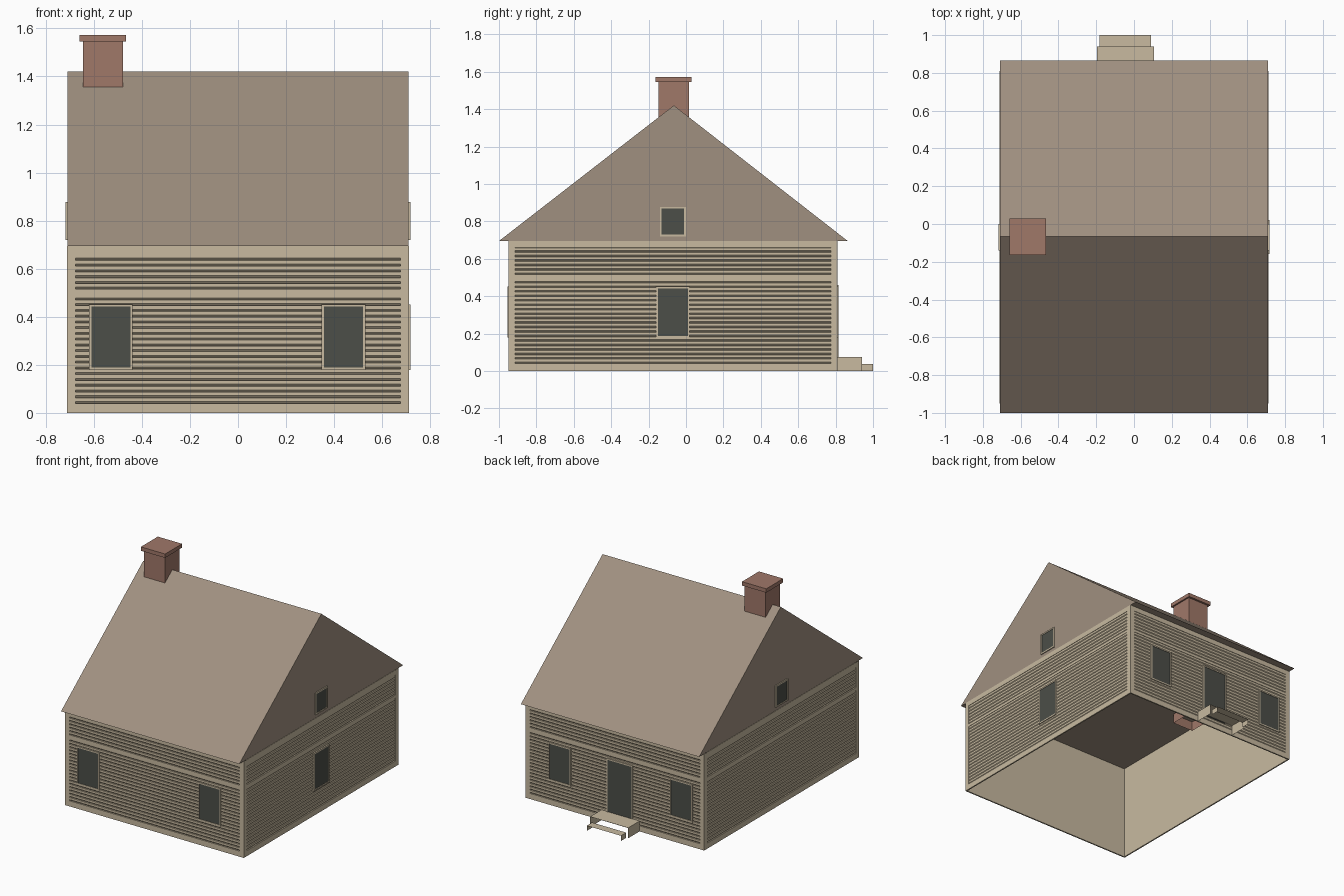
import bpy, bmesh
from math import radians
from mathutils import Matrix, Vector

if "Cube" in bpy.data.objects:
    bpy.data.objects.remove(bpy.data.objects["Cube"], do_unlink=True)


def material(name, rgb):
    """Flat material from 0-255 display colour, stored as linear."""
    lin = [((c / 255 + 0.055) / 1.055) ** 2.4 for c in rgb] + [1.0]
    m = bpy.data.materials.new(name)
    m.use_nodes = True
    m.diffuse_color = lin
    bsdf = m.node_tree.nodes["Principled BSDF"]
    bsdf.inputs["Base Color"].default_value = lin
    bsdf.inputs["Roughness"].default_value = 0.9
    return m


TAN = material("tan_siding", (200, 186, 160))
ROOF = material("brown_roof", (160, 144, 128))
BRICK = material("red_brick", (160, 120, 105))
GLASS = material("dark_glass", (76, 78, 72))


def finish(name, bm, mat, matrix=Matrix()):
    mesh = bpy.data.meshes.new(name)
    bm.transform(matrix)
    bm.to_mesh(mesh)
    bm.free()
    mesh.materials.append(mat)
    obj = bpy.data.objects.new(name, mesh)
    bpy.context.collection.objects.link(obj)
    return obj


def add_box(bm, x, y, z, drop=()):
    """Box from ranges; faces whose normal is listed in drop are left open."""
    lo, hi = Vector((x[0], y[0], z[0])), Vector((x[1], y[1], z[1]))
    size = hi - lo
    m = Matrix.Translation((lo + hi) / 2) @ Matrix.Diagonal((*size, 1))
    verts = bmesh.ops.create_cube(bm, size=1, matrix=m)["verts"]
    faces = {f for v in verts for f in v.link_faces}
    for f in faces:
        f.normal_update()
    gone = [f for f in faces if any(f.normal.dot(Vector(d)) > 0.9 for d in drop)]
    bmesh.ops.delete(bm, geom=gone, context="FACES")


DOWN, UP, BACK, FRONT = (0, 0, -1), (0, 0, 1), (0, 1, 0), (0, -1, 0)
HX, Y0, Y1, TOP = 0.712, -0.95, 0.81, 0.695
MID = (Y0 + Y1) / 2
INSET, EDGE = 0.01, 0.035
PANELS = [(0.04, 0.495), (0.515, 0.66)]

# wall core, open below
bm = bmesh.new()
add_box(bm, (-HX + INSET, HX - INSET), (Y0 + INSET, Y1 - INSET), (0, TOP), [DOWN, UP])
finish("wall_core", bm, TAN)


def trim(name, half, m):
    """Corner boards and horizontal bands around the siding panels."""
    bm = bmesh.new()
    inner = half - EDGE
    for a, b in ((-half, -inner), (inner, half)):
        add_box(bm, (a, b), (0, INSET), (0, TOP), [UP])
    edges = [0] + [z for p in PANELS for z in p] + [TOP]
    for a, b in zip(edges[::2], edges[1::2]):
        add_box(bm, (-inner, inner), (0, INSET), (a, b))
    finish(name, bm, TAN, m)


def siding(name, half, m):
    """Overlapping boards as an extruded saw-tooth profile."""
    bm = bmesh.new()
    w = half - EDGE
    for z0, z1 in PANELS:
        n = round((z1 - z0) / 0.0237)
        step = (z1 - z0) / n
        profile = []
        for i in range(n):
            z = z0 + i * step
            profile += [(0.009, z), (0.002, z + 0.008), (0.002, z + step - 0.001)]
        profile.append((0.009, z1))
        rows = [[bm.verts.new((u, d, z)) for u in (-w, w)] for d, z in profile]
        for (a, b), (c, e) in zip(rows, rows[1:]):
            bm.faces.new((a, b, e, c))
    finish(name, bm, TAN, m)


def opening(name, u, z, m, border=0.01, sill=True):
    """Framed dark pane on a wall."""
    bm = bmesh.new()
    out = (-0.005, INSET)
    (a, b), (c, d) = u, z
    for x in ((a, a + border), (b - border, b)):
        add_box(bm, x, out, z)
    add_box(bm, (a + border, b - border), out, (d - border, d))
    if sill:
        add_box(bm, (a + border, b - border), out, (c, c + border))
        c += border
    finish(name + "_frame", bm, TAN, m)
    bm = bmesh.new()
    add_box(bm, (a + border, b - border), (-0.002, 0.006), (c, d - border))
    finish(name + "_pane", bm, GLASS, m)


def wall_frame(origin, degrees):
    return Matrix.Translation(origin) @ Matrix.Rotation(radians(degrees), 4, "Z")


# four walls: local x runs along the wall, local -y faces out
side_half = (Y1 - Y0) / 2
walls = {
    "front": (wall_frame((0, Y0, 0), 0), HX),
    "left": (wall_frame((HX, MID, 0), 90), side_half),
    "back": (wall_frame((0, Y1, 0), 180), HX),
    "right": (wall_frame((-HX, MID, 0), 270), side_half),
}
for name, (m, half) in walls.items():
    trim(name + "_trim", half, m)
    siding(name + "_siding", half, m)

# windows and door
SILL_HEAD = (0.178, 0.452)
for name, flip in (("front", 1), ("back", -1)):
    for i, (a, b) in enumerate(((-0.62, -0.438), (0.348, 0.53))):
        u = (a, b) if flip == 1 else (-b, -a)
        opening(f"{name}_window_{i + 1}", u, SILL_HEAD, walls[name][0])
opening("left_window", (-0.09, 0.09), SILL_HEAD, walls["left"][0])
for name in ("left", "right"):
    opening(name + "_gable_window", (-0.07, 0.07), (0.72, 0.878), walls[name][0])
opening("back_door", (-0.065, 0.145), (0.07, 0.46), walls["back"][0], sill=False)

# gabled roof prism with a flat ceiling
bm = bmesh.new()
RX = 0.71
ends = [[bm.verts.new((x, y, z)) for y, z in ((-1, TOP), (0.865, TOP), (-0.065, 1.42))]
        for x in (-RX, RX)]
for e in ends:
    bm.faces.new(e)
for i in range(3):
    j = (i + 1) % 3
    bm.faces.new((ends[0][i], ends[0][j], ends[1][j], ends[1][i]))
bmesh.ops.recalc_face_normals(bm, faces=bm.faces)
finish("roof", bm, ROOF)

# chimney, hollow at its lower end, with a wider cap
bm = bmesh.new()
add_box(bm, (-0.645, -0.478), (-0.148, 0.015), (0.625, 1.545), [DOWN])
finish("chimney", bm, BRICK)
bm = bmesh.new()
add_box(bm, (-0.66, -0.467), (-0.163, 0.03), (1.545, 1.573))
finish("chimney_cap", bm, BRICK)

# back steps: tread and two sides each, open in front, behind and below
for name, x, y, h in (("upper_step", (-0.197, 0.106), (Y1, 0.94), 0.075),
                      ("lower_step", (-0.182, 0.09), (0.94, 1.0), 0.037)):
    bm = bmesh.new()
    add_box(bm, x, y, (0, h), [DOWN, BACK, FRONT])
    finish(name, bm, TAN)
